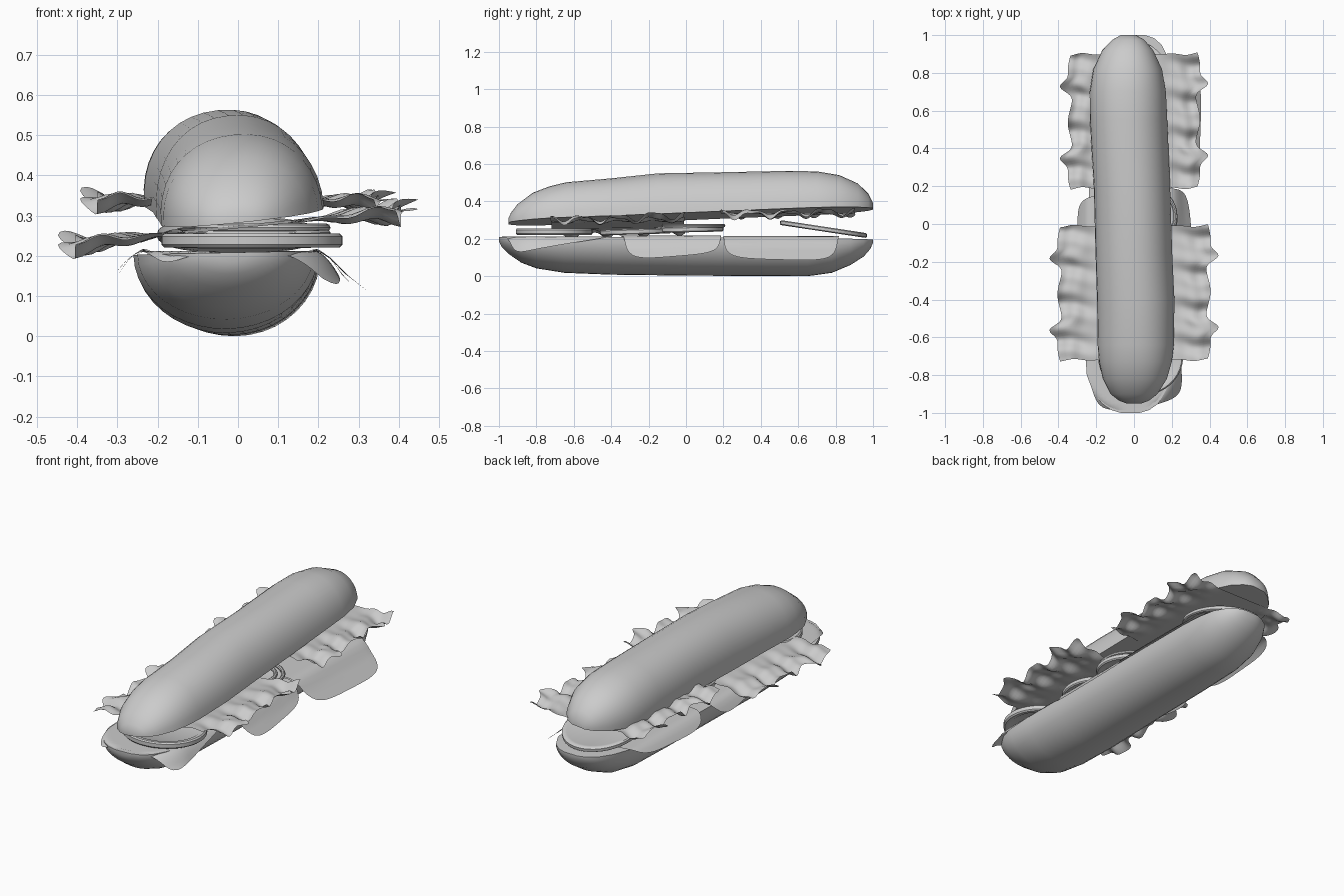
import bpy, bmesh, math
from mathutils import Vector

if "Cube" in bpy.data.objects:
    bpy.data.objects.remove(bpy.data.objects["Cube"])


def finish(name, bm, angle=40):
    bmesh.ops.remove_doubles(bm, verts=bm.verts, dist=1e-5)
    bmesh.ops.recalc_face_normals(bm, faces=bm.faces)
    me = bpy.data.meshes.new(name)
    bm.to_mesh(me)
    bm.free()
    ob = bpy.data.objects.new(name, me)
    bpy.context.collection.objects.link(ob)
    bpy.context.view_layer.objects.active = ob
    ob.select_set(True)
    bpy.ops.object.shade_smooth_by_angle(angle=math.radians(angle))
    ob.select_set(False)
    return ob


def bun(name, stations, sign, roll, power, segs=20):
    """Loft of half-round sections: (y, half width, centre x, rim z, crown z)."""
    bm = bmesh.new()
    rings = []
    for y, w, cx, rim, crown in stations:
        ring = []
        h = abs(crown - rim)
        for i in range(segs + 1):
            a = math.pi * i / segs
            x = w * math.copysign(abs(math.cos(a)) ** power, math.cos(a))
            z = sign * h * abs(math.sin(a)) ** power
            ring.append(bm.verts.new((cx + x * math.cos(roll) - z * math.sin(roll), y,
                                      rim + x * math.sin(roll) + z * math.cos(roll))))
        rings.append(ring)
    n = segs + 1
    for r, s in zip(rings, rings[1:]):
        for i in range(n):
            j = (i + 1) % n
            bm.faces.new((r[i], r[j], s[j], s[i]))
    bm.faces.new(rings[0])
    bm.faces.new(rings[-1])
    return finish(name, bm)


# Buns
bun("bottom_bun", [
    (-1.0, 0.05, -0.02, 0.208, 0.185), (-0.985, 0.10, -0.02, 0.208, 0.155),
    (-0.95, 0.15, -0.02, 0.208, 0.12), (-0.88, 0.195, -0.025, 0.208, 0.072),
    (-0.8, 0.22, -0.03, 0.207, 0.042), (-0.65, 0.23, -0.03, 0.206, 0.018),
    (-0.4, 0.228, -0.03, 0.205, 0.008), (0, 0.222, -0.02, 0.203, 0.003),
    (0.4, 0.218, -0.015, 0.202, 0.001), (0.65, 0.213, -0.008, 0.2, 0.0),
    (0.78, 0.20, 0.0, 0.198, 0.018), (0.88, 0.172, 0.01, 0.197, 0.06),
    (0.95, 0.13, 0.015, 0.196, 0.105), (0.985, 0.085, 0.02, 0.195, 0.145),
    (1.0, 0.04, 0.02, 0.195, 0.178)], -1, 0.02, 1.0)
bun("top_bun", [
    (-0.95, 0.04, 0.0, 0.282, 0.31), (-0.935, 0.08, 0.0, 0.283, 0.34),
    (-0.9, 0.125, 0.0, 0.284, 0.385), (-0.82, 0.17, 0.005, 0.288, 0.445),
    (-0.73, 0.193, 0.008, 0.292, 0.48), (-0.64, 0.202, 0.01, 0.295, 0.502),
    (-0.4, 0.205, 0.01, 0.303, 0.523), (-0.15, 0.203, 0.0, 0.313, 0.55),
    (0.2, 0.202, -0.01, 0.328, 0.556), (0.55, 0.205, -0.028, 0.342, 0.563),
    (0.7, 0.202, -0.032, 0.348, 0.56), (0.82, 0.182, -0.033, 0.352, 0.54),
    (0.92, 0.135, -0.033, 0.356, 0.495), (0.975, 0.085, -0.03, 0.358, 0.44),
    (1.0, 0.04, -0.03, 0.36, 0.39)], 1, 0.1, 0.93)


def draped_slice(name, cx, cy, hx, hy, turn, z0, out, down, n=26):
    """Thin rounded sheet lying on the bottom bun, folding down past its rim."""
    bm = bmesh.new()
    bmesh.ops.create_grid(bm, x_segments=n, y_segments=n, size=1)
    c, s = math.cos(turn), math.sin(turn)
    for v in bm.verts:
        u, w = v.co.x, v.co.y
        round_off = 1 - 0.12 * (u * w) ** 4          # soften the corners
        x, y = u * hx * round_off, w * hy * round_off
        p = Vector((cx + x * c - y * s, cy + x * s + y * c, 0))
        core = Vector((-0.02, max(-0.77, min(0.77, p.y)), 0))
        d = p - core
        over = d.length - 0.215
        z = z0
        if over > 0:
            p = core + d.normalized() * (0.215 + out * over)
            z -= down * over * min(1, 0.35 + over / 0.12)
        v.co = (p.x, p.y, z)
    return finish(name, bm, 60)


# Sliced fillings over the bottom bun
draped_slice("cheese_front", 0.0, -0.685, 0.255, 0.29, 0.15, 0.212, 0.75, 0.85)
draped_slice("cheese_middle", 0.015, -0.09, 0.32, 0.265, 0.1, 0.217, 0.8, 0.8)
draped_slice("cheese_back", 0.035, 0.515, 0.345, 0.31, -0.04, 0.214, 0.85, 0.68)


def round_slice(name, loc, rx, ry, thick, rot=(0, 0, 0)):
    """Round slice with a raised skin rim on both sides."""
    bm = bmesh.new()
    h = thick / 2
    profile = [(0, h * 0.75), (0.86, h * 0.75), (0.89, h), (0.97, h), (1, h * 0.6),
               (1, -h * 0.6), (0.97, -h), (0.89, -h), (0.86, -h * 0.75), (0, -h * 0.75)]
    vs = [bm.verts.new((r, 0, z)) for r, z in profile]
    edges = [bm.edges.new(p) for p in zip(vs, vs[1:])]
    bmesh.ops.spin(bm, geom=vs + edges, axis=(0, 0, 1), cent=(0, 0, 0),
                   steps=40, angle=math.tau)
    for v in bm.verts:
        v.co.x *= rx
        v.co.y *= ry
    ob = finish(name, bm)
    ob.location = loc
    ob.rotation_euler = rot
    return ob


# Tomato and onion slices
round_slice("tomato_front", (0.035, -0.705, 0.238), 0.225, 0.205, 0.034)
round_slice("tomato_second", (0.02, -0.27, 0.238), 0.2, 0.19, 0.03, (0.03, 0, 0))
round_slice("tomato_middle", (0.03, 0.02, 0.25), 0.2, 0.18, 0.03, (0.02, 0, 0))
round_slice("tomato_back", (0.0, 0.735, 0.252), 0.2, 0.235, 0.026, (-0.15, 0, 0))
for k, r in enumerate((0.12, 0.16)):
    bpy.ops.mesh.primitive_torus_add(location=(0.06, 0.04, 0.27), major_radius=r,
                                     minor_radius=0.01, major_segments=36, minor_segments=8)
    bpy.context.object.name = f"onion_ring_{k + 1}"
    bpy.ops.object.shade_smooth_by_angle(angle=math.radians(40))
    bpy.context.object.select_set(False)


def lettuce(name, cy, z0, half, tilt, pitch):
    """Leaf sheet: flat in the middle, ruffled and spiky along both long edges."""
    bm = bmesh.new()
    bmesh.ops.create_grid(bm, x_segments=44, y_segments=60, size=1)
    for v in bm.verts:
        u, t = v.co.x, v.co.y
        e = max(0, abs(u) - 0.35) / 0.65
        spike = sum(math.exp(-((t - c) / 0.1) ** 2) for c in (-0.53, 0.53))
        x = u * half + math.copysign(1, u) * e ** 2 * (
            0.06 * spike - 0.012 + 0.012 * math.cos(8 * t))
        y = cy + 0.355 * t + 0.008 * e * math.sin(14 * u)
        wave = (0.018 * math.sin(11.8 * t + 1.0 + 0.8 * u)
                + 0.008 * math.sin(23 * t + 5 * u)
                + 0.012 * math.sin(19 * abs(u) + 2 * t))
        z = z0 + tilt * x + pitch * (y - cy) + e * wave
        v.co = (x, y, z)
    return finish(name, bm, 80)


# Lettuce leaves
lettuce("lettuce_front", -0.365, 0.272, 0.405, 0.1, 0.01)
lettuce("lettuce_back", 0.545, 0.338, 0.35, -0.005, 0.0)
